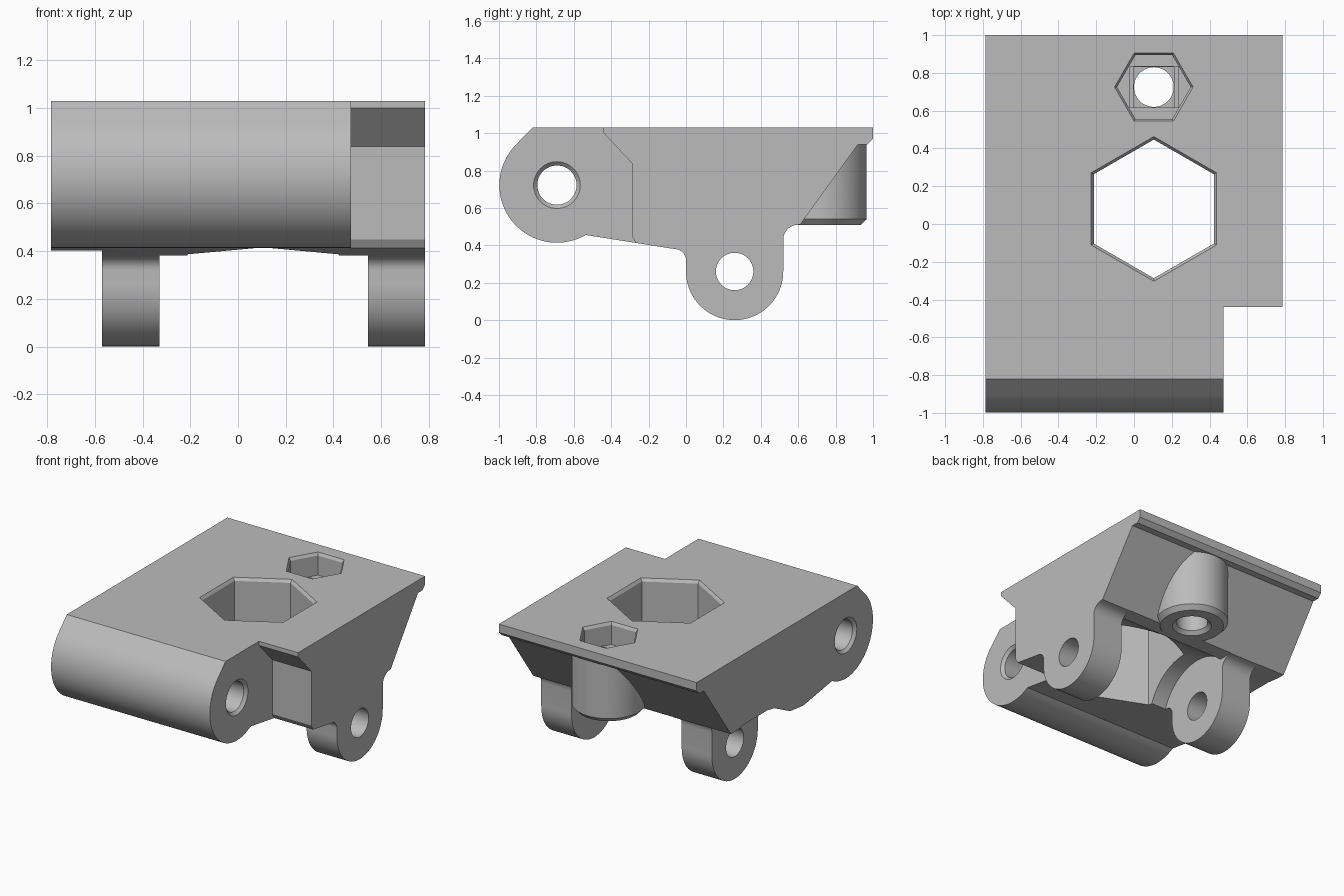
import bpy, bmesh
from math import sin, cos, pi, radians

cube = bpy.data.objects.get("Cube")
if cube:
    bpy.data.objects.remove(cube)

grey = bpy.data.materials.new("light_grey")
grey.use_nodes = True
grey.diffuse_color = (0.5, 0.5, 0.5, 1)
grey.node_tree.nodes["Principled BSDF"].inputs["Base Color"].default_value = grey.diffuse_color


def arc(cy, cz, r, start, end, steps):
    """Points on an arc, angles in degrees."""
    angles = [radians(start + (end - start) * i / steps) for i in range(steps + 1)]
    return [(cy + r * cos(a), cz + r * sin(a)) for a in angles]


def loft(name, loops, axis):
    """Closed solid through a stack of (position, outline) loops along x or z."""
    bm = bmesh.new()
    rings = []
    for t, outline in loops:
        rings.append([bm.verts.new((t, a, b) if axis == "x" else (a, b, t)) for a, b in outline])
    n = len(rings[0])
    for low, high in zip(rings, rings[1:]):
        for i in range(n):
            j = (i + 1) % n
            bm.faces.new((low[i], low[j], high[j], high[i]))
    bm.faces.new(rings[0])
    bm.faces.new(rings[-1])
    bmesh.ops.recalc_face_normals(bm, faces=bm.faces)
    mesh = bpy.data.meshes.new(name)
    bm.to_mesh(mesh)
    bm.free()
    mesh.materials.append(grey)
    obj = bpy.data.objects.new(name, mesh)
    bpy.context.collection.objects.link(obj)
    return obj


def prism(name, outline, x0, x1):
    return loft(name, [(x0, outline), (x1, outline)], "x")


def turned(name, centre, steps, sides, axis, phase=0):
    """Solid with a regular cross-section; steps are (position, radius)."""
    loops = []
    for t, r in steps:
        loops.append((t, arc(*centre, r, phase, phase + 360, sides)[:-1]))
    return loft(name, loops, axis)


def box(name, cx, cy, hx, hy, z0, z1):
    outline = [(cx - hx, cy - hy), (cx + hx, cy - hy), (cx + hx, cy + hy), (cx - hx, cy + hy)]
    return loft(name, [(z0, outline), (z1, outline)], "z")


def combine(target, tool, operation="DIFFERENCE"):
    tool.hide_render = True
    mod = target.modifiers.new("combine", "BOOLEAN")
    mod.object, mod.operation, mod.solver = tool, operation, "EXACT"
    bpy.context.view_layer.objects.active = target
    bpy.ops.object.modifier_apply(modifier=mod.name)
    bpy.data.objects.remove(tool)


barrel = (-0.69, 0.722)
lug = (0.26, 0.26)
bolt = (0.105, 0.725)

# Side profile: deck, sloped back, hinge lug and front barrel
profile = [(-0.82, 1.03), (1.0, 1.03), (1.0, 0.97), (0.97, 0.94), (0.92, 0.94), (0.61, 0.51)]
profile += arc(0.6, 0.43, 0.08, 90, 180, 8)
profile += arc(*lug, 0.26, 0, -180, 40)
profile += arc(-0.06, 0.32, 0.06, 0, 90, 8)
profile += arc(*barrel, 0.308, -60, -225, 40)
body = prism("hinge_bracket", profile, -0.785, 0.785)

# Corner notch beside the barrel
notch = [(-1.2, 1.2), (-0.44, 1.2), (-0.44, 1.0), (-0.29, 0.84), (-0.29, 0.45),
         (-0.265, 0.41), (-0.265, 0.2), (-1.2, 0.2)]
combine(body, prism("notch_cutter", notch, 0.475, 0.9))

# Clearance between the lugs, then outside the right lug
inner = arc(*lug, 0.35, 180, 46, 28) + [(0.65, 0.512), (0.65, -0.1), (-0.09, -0.1)]
combine(body, prism("inner_cutter", inner, -0.33, 0.545))
outer = [(-0.22, 0.402), (-0.06, 0.42), (0.02, 0.46), (0.12, 0.51), (0.2, 0.525),
         (0.45, 0.525), (0.56, 0.512), (0.65, 0.512), (0.65, -0.1), (-0.22, -0.1)]
combine(body, prism("outer_cutter", outer, -0.9, -0.57))

# Bolt boss on the sloped back
boss = turned("bolt_boss", bolt, [(0.508, 0.21), (0.54, 0.24), (0.99, 0.24)], 64, "z")
combine(body, boss, "UNION")

# Large hexagonal opening with a bevelled rim
opening = [(0.1, 0.367), (1.01, 0.367), (1.05, 0.399)]
combine(body, turned("opening_cutter", (0.105, 0.08), opening, 6, "z", 30))

# Nut pocket, its stepped floor and the bolt hole
pocket = [(0.87, 0.195), (1.01, 0.195), (1.05, 0.221)]
combine(body, turned("pocket_cutter", bolt, pocket, 6, "z"))
combine(body, box("slot_cutter", *bolt, 0.13, 0.108, 0.845, 0.9))
combine(body, box("square_cutter", *bolt, 0.108, 0.107, 0.82, 0.88))
bolt_hole = [(0.48, 0.158), (0.533, 0.105), (0.95, 0.105)]
combine(body, turned("bolt_hole_cutter", bolt, bolt_hole, 48, "z"))

# Pin holes through the barrel and the lugs
pin = [(-0.805, 0.145), (-0.765, 0.105), (0.455, 0.105), (0.495, 0.145)]
combine(body, turned("barrel_pin_cutter", barrel, pin, 48, "x"))
combine(body, turned("lug_pin_cutter", lug, [(-0.9, 0.1), (0.9, 0.1)], 48, "x"))

# Smooth curved faces, sharp edges kept
bpy.ops.object.select_all(action="DESELECT")
body.select_set(True)
bpy.context.view_layer.objects.active = body
bpy.ops.object.shade_smooth_by_angle(angle=radians(25))
